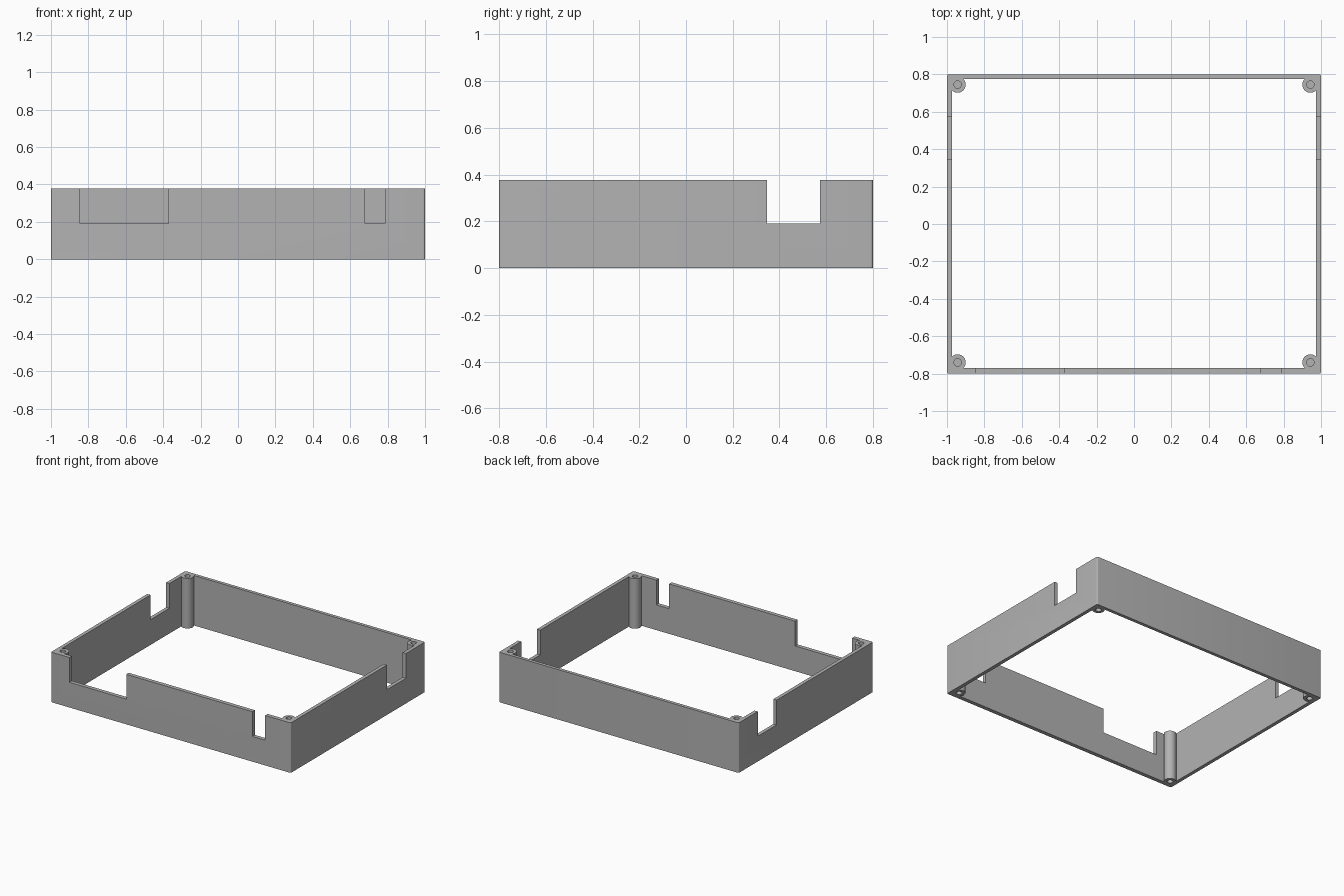
import bpy, bmesh, math

if "Cube" in bpy.data.objects:
    bpy.data.objects.remove(bpy.data.objects["Cube"])

H = 0.377                      # wall height
IX, IY_B, IY_F = 0.973, 0.775, 0.77   # inner wall faces: sides, back, front
PX, PY_B, PY_F = 0.943, 0.745, 0.74   # screw post centres
R_POST, R_HOLE, HOLE_DEPTH = 0.043, 0.02, 0.1

grey = bpy.data.materials.new("plain_grey")
grey.diffuse_color = (0.45, 0.45, 0.45, 1)
grey.use_nodes = True
grey.node_tree.nodes["Principled BSDF"].inputs["Base Color"].default_value = grey.diffuse_color


def prism(name, pts, z0, z1):
    """Extrude a closed xy outline between two heights."""
    bm = bmesh.new()
    face = bm.faces.new([bm.verts.new((x, y, z0)) for x, y in pts])
    ext = bmesh.ops.extrude_face_region(bm, geom=[face])
    for v in ext["geom"]:
        if isinstance(v, bmesh.types.BMVert):
            v.co.z = z1
    bmesh.ops.recalc_face_normals(bm, faces=bm.faces)
    me = bpy.data.meshes.new(name)
    bm.to_mesh(me)
    bm.free()
    me.materials.append(grey)
    ob = bpy.data.objects.new(name, me)
    bpy.context.collection.objects.link(ob)
    return ob


def rect(x0, x1, y0, y1):
    return [(x0, y0), (x1, y0), (x1, y1), (x0, y1)]


def circle(cx, cy, r, n=32):
    return [(cx + r * math.cos(2 * math.pi * i / n),
             cy + r * math.sin(2 * math.pi * i / n)) for i in range(n)]


def arc(cx, cy, r, a0, a1, n):
    return [(cx + r * math.cos(a0 + (a1 - a0) * i / n),
             cy + r * math.sin(a0 + (a1 - a0) * i / n)) for i in range(n + 1)]


def four_corners(corner):
    """Join one corner outline, mirrored into all four quadrants, into a loop."""
    loop = []
    for sx, sy in ((1, 1), (-1, 1), (-1, -1), (1, -1)):
        pts = [(sx * x, sy * y) for x, y in corner(sy)]
        loop += pts if sx * sy > 0 else pts[::-1]
    return loop


def outer_corner(sy):
    r = 0.01
    return arc(1 - r, 0.8 - r, r, 0, math.pi / 2, 5)


def inner_corner(sy):
    # the inner wall line wraps round the screw post
    iy, py = (IY_B, PY_B) if sy > 0 else (IY_F, PY_F)
    a0 = -math.acos((IX - PX) / R_POST)
    a1 = math.pi - math.asin((iy - py) / R_POST) - 2 * math.pi
    return arc(PX, py, R_POST, a0, a1, 28)


# Frame body
frame = prism("case_frame", four_corners(outer_corner), 0, H)

# Cutters: open middle, side and front notches, blind screw holes at both ends
cutters = [
    prism("middle_cutter", four_corners(inner_corner), -0.1, H + 0.1),
    prism("side_notch_cutter", rect(-1.1, 1.1, 0.347, 0.573), 0.19, H + 0.1),
    prism("wide_front_notch_cutter", rect(-0.846, -0.372, -0.9, -0.7), 0.19, H + 0.1),
    prism("narrow_front_notch_cutter", rect(0.68, 0.787, -0.9, -0.7), 0.19, H + 0.1),
]
for x in (-PX, PX):
    for y in (-PY_F, PY_B):
        cutters.append(prism("hole_cutter", circle(x, y, R_HOLE), H - HOLE_DEPTH, H + 0.1))
        cutters.append(prism("hole_cutter", circle(x, y, R_HOLE), -0.1, HOLE_DEPTH))

bpy.context.view_layer.objects.active = frame
frame.select_set(True)
for c in cutters:
    c.hide_render = True
    mod = frame.modifiers.new("cut", "BOOLEAN")
    mod.operation = "DIFFERENCE"
    mod.solver = "EXACT"
    mod.object = c
    bpy.ops.object.modifier_apply(modifier=mod.name)
for c in cutters:
    bpy.data.objects.remove(c, do_unlink=True)

# Smooth the posts and rounded corners, keep edges sharp
for o in bpy.context.selected_objects:
    o.select_set(o == frame)
bpy.ops.object.shade_smooth_by_angle(angle=math.radians(30))
